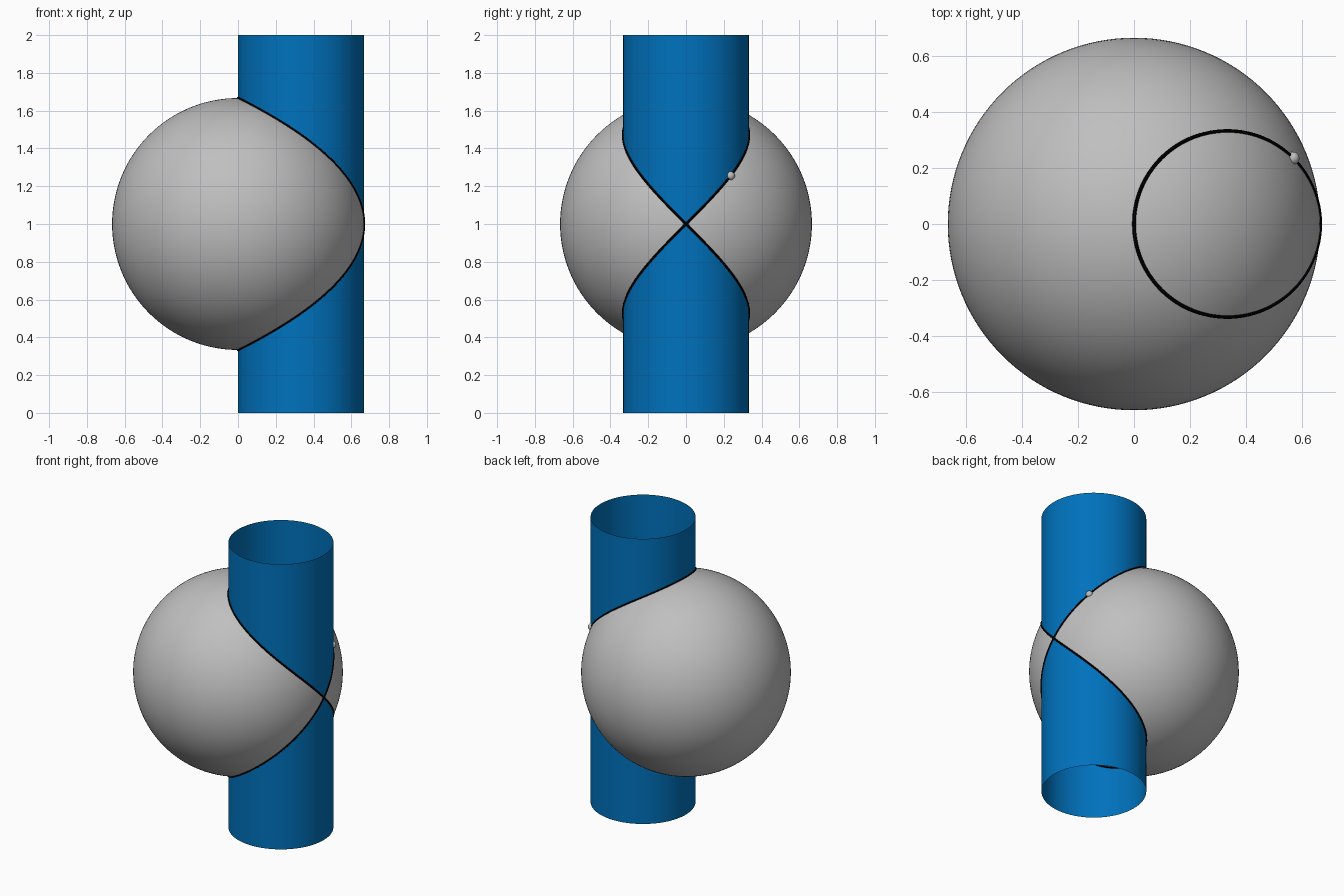
import bpy
import math

if "Cube" in bpy.data.objects:
    bpy.data.objects.remove(bpy.data.objects["Cube"])

R = 2 / 3            # sphere radius; the tube has half of it
CENTRE_Z = 1.0


def srgb(v):
    return v / 12.92 if v <= 0.04045 else ((v + 0.055) / 1.055) ** 2.4


def material(name, r, g, b):
    m = bpy.data.materials.new(name)
    m.diffuse_color = (srgb(r), srgb(g), srgb(b), 1)
    m.use_nodes = True
    m.node_tree.nodes["Principled BSDF"].inputs["Base Color"].default_value = m.diffuse_color
    return m


def finish(name, mat):
    ob = bpy.context.object
    ob.name = name
    ob.data.materials.clear()
    ob.data.materials.append(mat)
    bpy.ops.object.shade_smooth_by_angle(angle=math.radians(40))
    return ob


def curve_point(t):
    # where the sphere and the tube through its centre line meet
    return (R * math.cos(t) ** 2,
            R * math.cos(t) * math.sin(t),
            CENTRE_Z + R * math.sin(t))


grey = material("grey", 0.75, 0.75, 0.75)
blue = material("blue", 0.0, 0.447, 0.741)
black = material("black", 0.0, 0.0, 0.0)

# large sphere
bpy.ops.mesh.primitive_uv_sphere_add(segments=128, ring_count=64, radius=R,
                                     location=(0, 0, CENTRE_Z))
finish("sphere", grey)

# open tube, tangent to the sphere on the right and passing its axis
bpy.ops.mesh.primitive_cylinder_add(vertices=128, radius=R / 2, depth=2,
                                    end_fill_type='NOTHING',
                                    location=(R / 2, 0, CENTRE_Z))
finish("tube", blue)

# black figure-eight line along the intersection
N = 240
data = bpy.data.curves.new("intersection_line", 'CURVE')
data.dimensions = '3D'
data.bevel_depth = 0.0065
data.bevel_resolution = 2
spline = data.splines.new('POLY')
spline.points.add(N - 1)
for i, p in enumerate(spline.points):
    p.co = (*curve_point(2 * math.pi * i / N), 1)
spline.use_cyclic_u = True
line = bpy.data.objects.new("intersection_line", data)
bpy.context.collection.objects.link(line)
bpy.ops.object.select_all(action='DESELECT')
line.select_set(True)
bpy.context.view_layer.objects.active = line
bpy.ops.object.convert(target='MESH')
finish("intersection_line", black)

# small bead sitting on the line
bpy.ops.mesh.primitive_uv_sphere_add(segments=32, ring_count=16, radius=0.023,
                                     location=curve_point(math.pi / 8))
finish("bead", grey)
